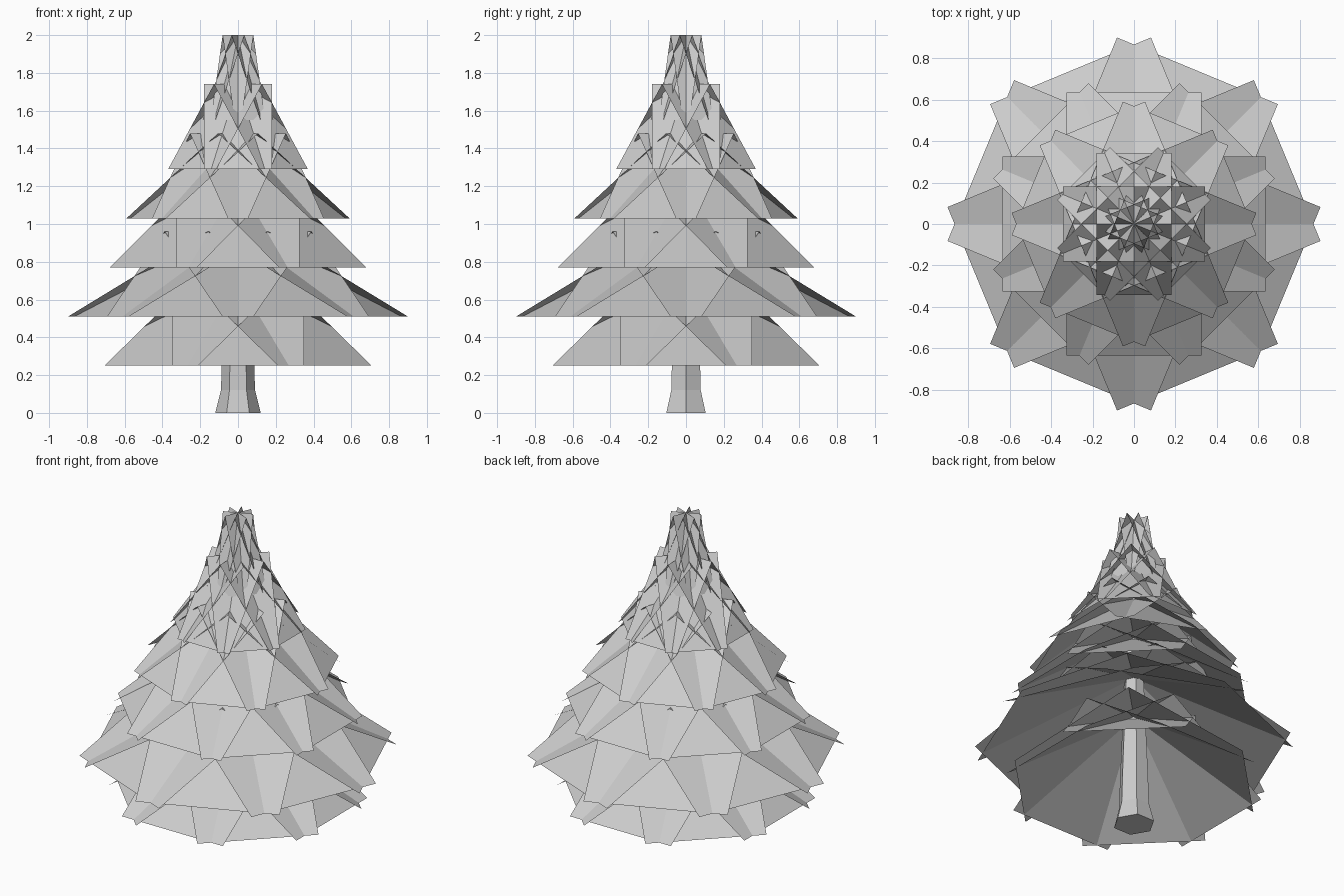
import bpy, bmesh
from math import cos, sin, pi

cube = bpy.data.objects.get("Cube")
if cube:
    bpy.data.objects.remove(cube, do_unlink=True)

# One flat colour for the whole tree
grey = bpy.data.materials.new("light_grey")
grey.use_nodes = True
colour = (0.6, 0.6, 0.6, 1)
grey.diffuse_color = colour
grey.node_tree.nodes["Principled BSDF"].inputs["Base Color"].default_value = colour


def make_object(name, bm):
    mesh = bpy.data.meshes.new(name)
    bm.to_mesh(mesh)
    bm.free()
    mesh.materials.append(grey)
    obj = bpy.data.objects.new(name, mesh)
    bpy.context.collection.objects.link(obj)
    return obj


def branch_tier(name, z, reach, half_width, turn):
    """Ring of eight sloping rectangular sheets that cross each other."""
    bm = bmesh.new()
    rise = 0.45
    for i in range(8):
        a = turn + i * pi / 4
        corners = [(reach, -half_width, z), (reach, half_width, z),
                   (0, half_width, z + rise), (0, -half_width, z + rise)]
        bm.faces.new([bm.verts.new((r * cos(a) - t * sin(a),
                                    r * sin(a) + t * cos(a), h))
                      for r, t, h in corners])
    return make_object(name, bm)


def trunk(profile, sides=6):
    """Six-sided tapering trunk with a flared foot."""
    bm = bmesh.new()
    rings = [[bm.verts.new((r * cos(2 * pi * i / sides), r * sin(2 * pi * i / sides), z))
              for i in range(sides)] for r, z in profile]
    for low, high in zip(rings, rings[1:]):
        for i in range(sides):
            j = (i + 1) % sides
            bm.faces.new((low[i], low[j], high[j], high[i]))
    bm.faces.new(rings[0][::-1])
    bm.faces.new(rings[-1])
    return make_object("trunk", bm)


trunk([(0.12, 0), (0.09, 0.12), (0.085, 0.3), (0.06, 0.9), (0.02, 1.7)])

# Branch tiers from bottom to top: reach and half width, each turned half a step
tiers = [(0.65, 0.35), (0.80, 0.42), (0.635, 0.325),
         (0.525, 0.275), (0.343, 0.18), (0.165, 0.088)]
for n, (reach, half_width) in enumerate(tiers):
    branch_tier(f"branch_tier_{n + 1}", 0.25 + 0.26 * n, reach, half_width,
                (n % 2) * pi / 8)
